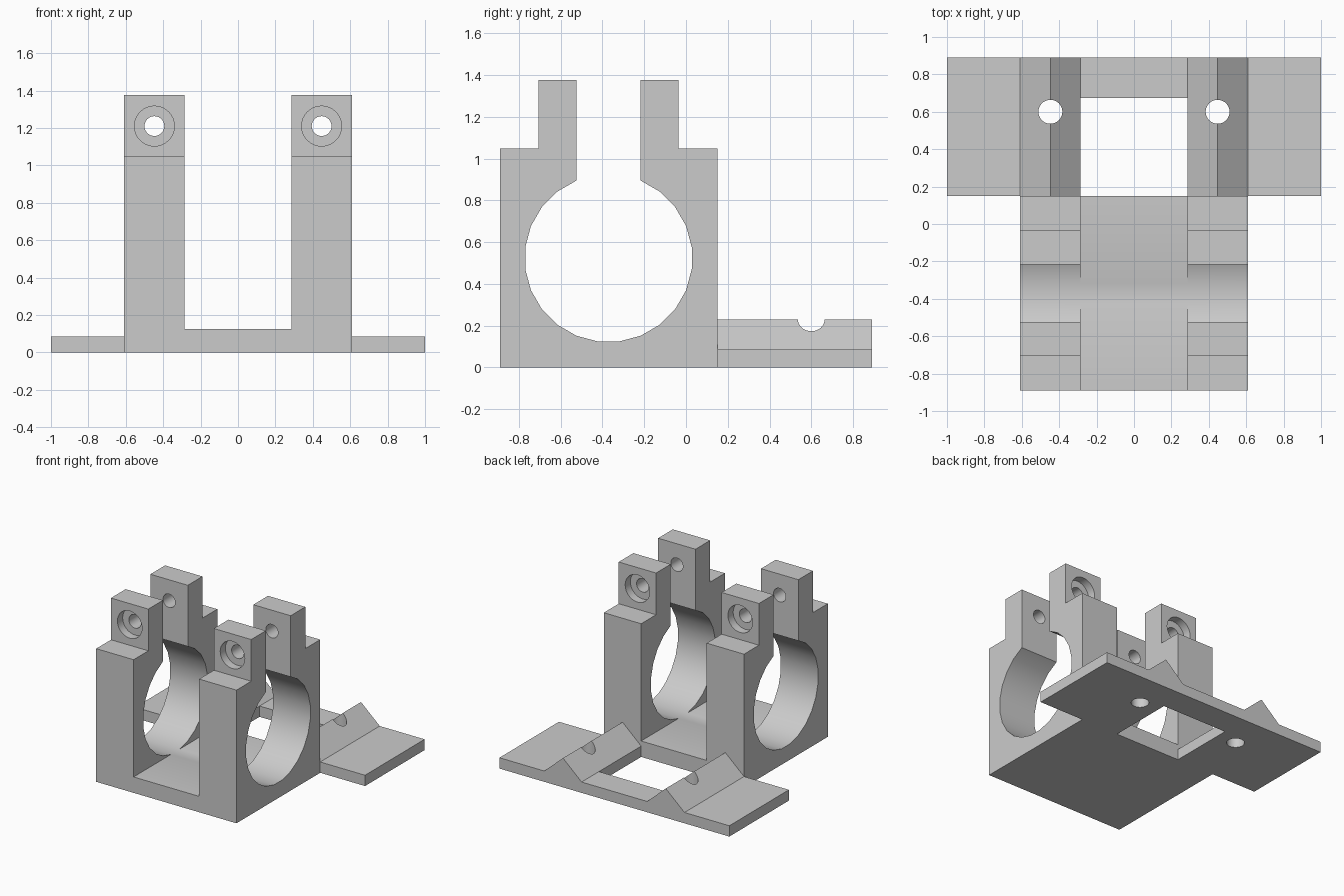
import bpy, bmesh
from math import cos, sin, radians, tau

cube = bpy.data.objects.get("Cube")
if cube:
    bpy.data.objects.remove(cube, do_unlink=True)

GREY = (0.6, 0.6, 0.6, 1.0)
mat = bpy.data.materials.new("plain grey")
mat.use_nodes = True
mat.diffuse_color = GREY
mat.node_tree.nodes["Principled BSDF"].inputs["Base Color"].default_value = GREY


def prism(name, axis, points, lo, hi):
    """Extrude a 2D outline along an axis, from lo to hi."""
    place = {"x": lambda p, d: (d, p[0], p[1]),
             "y": lambda p, d: (p[0], d, p[1]),
             "z": lambda p, d: (p[0], p[1], d)}[axis]
    bm = bmesh.new()
    ends = [[bm.verts.new(place(p, d)) for p in points] for d in (lo, hi)]
    n = len(points)
    bm.faces.new(ends[0])
    bm.faces.new(ends[1][::-1])
    for i in range(n):
        j = (i + 1) % n
        bm.faces.new((ends[0][i], ends[1][i], ends[1][j], ends[0][j]))
    bmesh.ops.recalc_face_normals(bm, faces=bm.faces)
    mesh = bpy.data.meshes.new(name)
    bm.to_mesh(mesh)
    bm.free()
    mesh.materials.append(mat)
    obj = bpy.data.objects.new(name, mesh)
    bpy.context.collection.objects.link(obj)
    return obj


def circle(u, v, r, n=32):
    return [(u + r * cos(tau * i / n), v + r * sin(tau * i / n)) for i in range(n)]


def rect(u0, u1, v0, v1):
    return [(u0, v0), (u1, v0), (u1, v1), (u0, v1)]


def cut(obj, cutter):
    """Subtract the cutter from the part and discard it."""
    cutter.hide_render = True
    mod = obj.modifiers.new("cut", "BOOLEAN")
    mod.operation = "DIFFERENCE"
    mod.solver = "EXACT"
    mod.object = cutter
    bpy.context.view_layer.update()
    deps = bpy.context.evaluated_depsgraph_get()
    result = bpy.data.meshes.new_from_object(obj.evaluated_get(deps))
    obj.modifiers.clear()
    obj.data = result
    bpy.data.objects.remove(cutter, do_unlink=True)


# Main dimensions
HALF, INNER, BOLT_X = 0.61, 0.285, 0.447
FRONT, SEAM, BACK = -0.89, 0.15, 0.89
MID_Y, BORE_Z, BORE_R = -0.371, 0.523, 0.402
SHOULDER, LUG_TOP, LUG_OUT = 1.047, 1.375, 0.336
FLOOR, PLATE, RIDGE = 0.125, 0.085, 0.23

# Clamp: side profile with an open round bore between two lugs
arc = [(MID_Y + BORE_R * cos(radians(67.5 - 15 * k)),
        BORE_Z + BORE_R * sin(radians(67.5 - 15 * k))) for k in range(22)]
gap_back, gap_front = arc[0][0], arc[-1][0]
profile = arc + [
    (gap_front, LUG_TOP), (MID_Y - LUG_OUT, LUG_TOP), (MID_Y - LUG_OUT, SHOULDER),
    (FRONT, SHOULDER), (FRONT, 0), (SEAM, 0), (SEAM, SHOULDER),
    (MID_Y + LUG_OUT, SHOULDER), (MID_Y + LUG_OUT, LUG_TOP), (gap_back, LUG_TOP)]
clamp = prism("clamp_body", "x", profile, -HALF, HALF)

# Channel that separates the two clamp rings
cut(clamp, prism("channel_cutter", "y", rect(-INNER, INNER, FLOOR, 2), -1, 1))

# Bolt holes, counterbored on the outer lug faces
for side in (-1, 1):
    x, z, depth = side * BOLT_X, 1.21, 0.065
    cut(clamp, prism("bolt_cutter", "y", circle(x, z, 0.053), -0.85, 0.1))
    for end in (-1, 1):
        face = MID_Y + end * LUG_OUT
        lo, hi = sorted((face - end * depth, face + end * 0.05))
        cut(clamp, prism("counterbore_cutter", "y", circle(x, z, 0.107), lo, hi))

# Rear plate with two triangular ridges
half_top = [(1, PLATE), (HALF, PLATE), (BOLT_X, RIDGE), (INNER, PLATE)]
outline = [(-1, 0), (1, 0)] + half_top + [(-x, z) for x, z in reversed(half_top)]
plate = prism("rear_plate", "y", outline, SEAM, BACK)

# Window and mounting holes
cut(plate, prism("window_cutter", "z", rect(-INNER, INNER, 0, 0.675), -1, 1))
for side in (-1, 1):
    cut(plate, prism("mount_cutter", "z", circle(side * BOLT_X, 0.6, 0.064), -1, 1))

# Smooth bores, crisp edges
bpy.ops.object.select_all(action="DESELECT")
for part in (clamp, plate):
    part.select_set(True)
bpy.context.view_layer.objects.active = clamp
bpy.ops.object.shade_smooth_by_angle(angle=radians(30))
